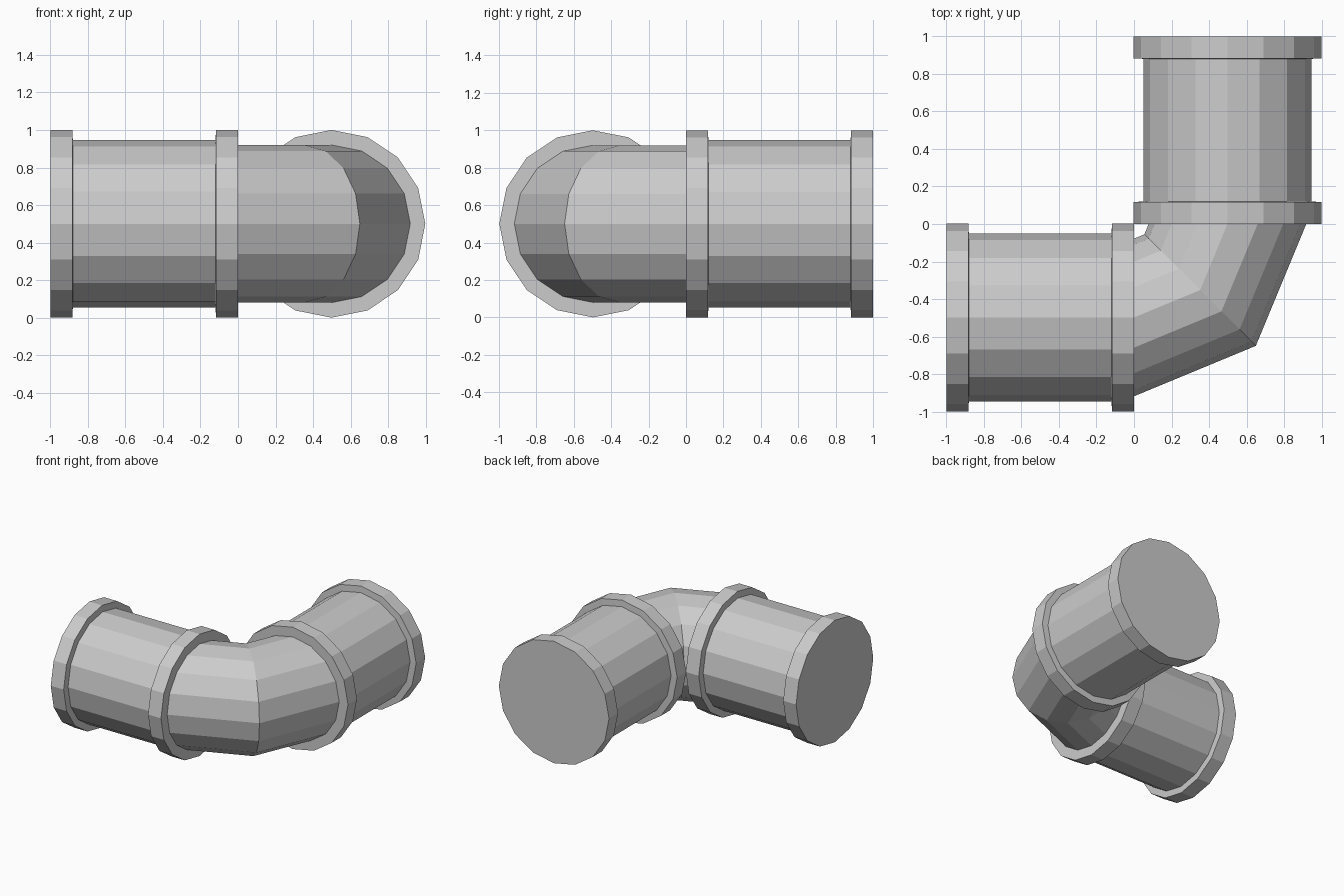
import bpy, bmesh
from math import cos, sin, pi
from mathutils import Vector

if "Cube" in bpy.data.objects:
    bpy.data.objects.remove(bpy.data.objects["Cube"])

SIDES = 16
C = 0.498  # axis offset from the elbow's turning corner


def loft(name, rings, cap_start=False, cap_end=False):
    """Join rings given as (centre, sideways direction, radius); up is z."""
    bm = bmesh.new()
    loops = []
    for centre, side, r in rings:
        loops.append([bm.verts.new(Vector(centre)
                      + Vector(side) * (r * sin(2 * pi * i / SIDES))
                      + Vector((0, 0, r * cos(2 * pi * i / SIDES))))
                      for i in range(SIDES)])
    for a, b in zip(loops, loops[1:]):
        for i in range(SIDES):
            j = (i + 1) % SIDES
            bm.faces.new((a[i], a[j], b[j], b[i]))
    if cap_start:
        bm.faces.new(loops[0])
    if cap_end:
        bm.faces.new(loops[-1])
    bmesh.ops.recalc_face_normals(bm, faces=bm.faces)
    me = bpy.data.meshes.new(name)
    bm.to_mesh(me)
    bm.free()
    ob = bpy.data.objects.new(name, me)
    bpy.context.collection.objects.link(ob)
    return ob


# Straight pipe profile: (distance from elbow, radius), collars at both ends
profile = [(0, 0.42), (0, 0.5), (0.117, 0.5), (0.12, 0.447),
           (0.88, 0.447), (0.883, 0.5), (1, 0.5)]

# Left pipe along x, capped at the open end
loft("left_pipe", [((-d, -C, 0.5), (0, 1, 0), r) for d, r in profile],
     cap_end=True)

# Rear pipe along y, capped at the open end
loft("rear_pipe", [((C, d, 0.5), (1, 0, 0), r) for d, r in profile],
     cap_end=True)

# Two-segment elbow turning about the inner corner
elbow = []
for a in (0, pi / 4, pi / 2):
    out = Vector((sin(a), -cos(a), 0))
    elbow.append((out * C + Vector((0, 0, 0.5)), out, 0.42))
loft("elbow", elbow)
